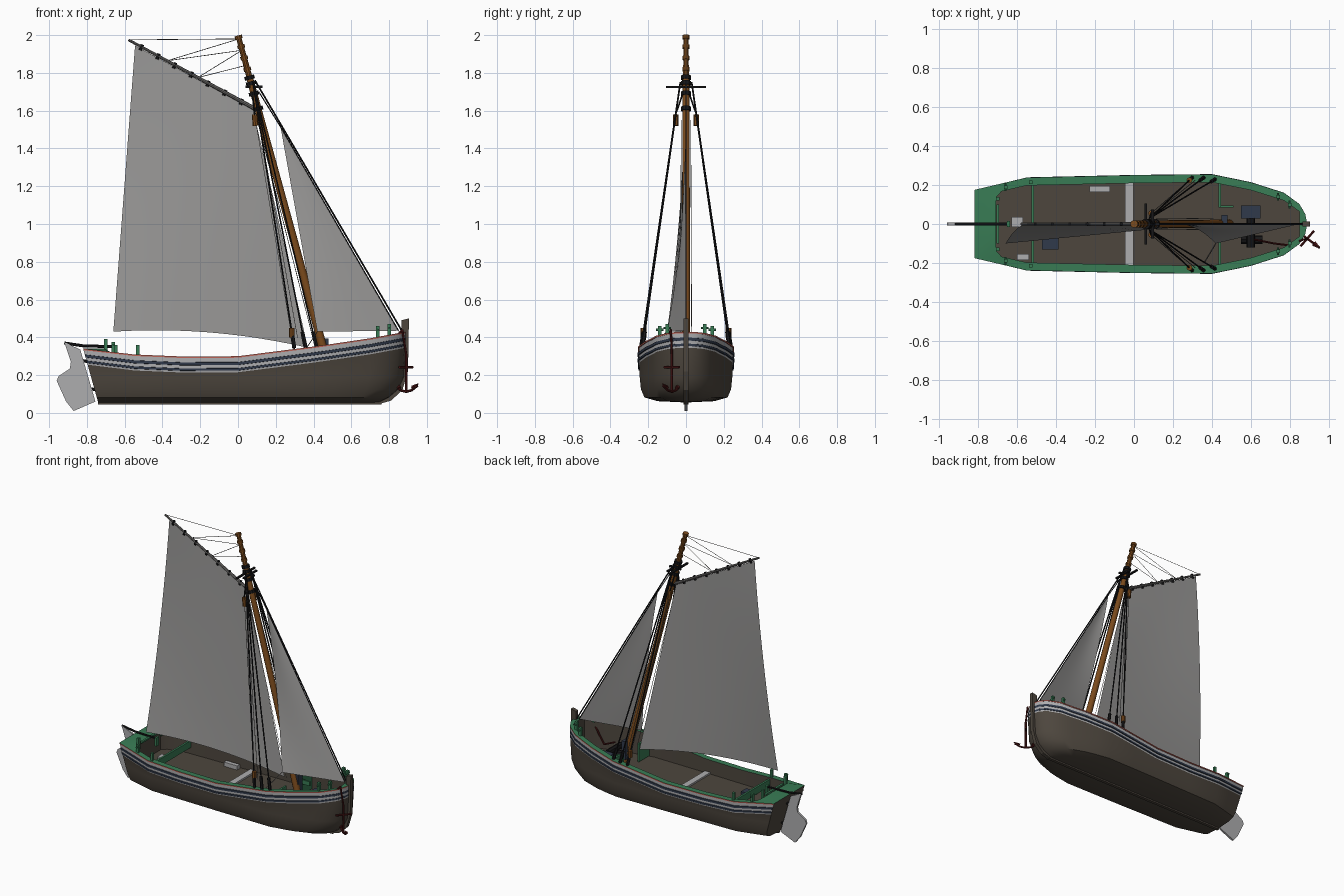
import bpy, bmesh, math
from mathutils import Vector, Matrix

if "Cube" in bpy.data.objects:
    bpy.data.objects.remove(bpy.data.objects["Cube"])


def material(name, r, g, b):
    m = bpy.data.materials.new(name)
    m.use_nodes = True
    m.diffuse_color = (r, g, b, 1)
    m.node_tree.nodes["Principled BSDF"].inputs["Base Color"].default_value = (r, g, b, 1)
    return m


BROWN = material("hull brown", .075, .062, .048)
PALE = material("pale grey paint", .42, .42, .43)
NAVY = material("navy paint", .03, .042, .07)
RED = material("salmon red paint", .5, .12, .09)
GREEN = material("green paint", .04, .2, .09)
WOOD = material("varnished wood", .2, .07, .012)
SAIL = material("sail grey", .32, .315, .31)
BLACK = material("black rigging", .008, .008, .009)
IRON = material("dark red iron", .07, .008, .008)
ROPE = material("grey rope", .16, .155, .15)


def finish(name, bm, *mats, smooth=False):
    me = bpy.data.meshes.new(name)
    bm.to_mesh(me)
    bm.free()
    ob = bpy.data.objects.new(name, me)
    bpy.context.collection.objects.link(ob)
    for m in mats:
        me.materials.append(m)
    if smooth:
        bpy.ops.object.select_all(action='DESELECT')
        ob.select_set(True)
        bpy.context.view_layer.objects.active = ob
        bpy.ops.object.shade_smooth_by_angle(angle=math.radians(35))
    return ob


def rods(name, segs, r, mat, r2=None, sides=6):
    bm = bmesh.new()
    for a, b in segs:
        a, b = Vector(a), Vector(b)
        d = b - a
        mx = Matrix.Translation((a + b) / 2) @ d.to_track_quat('Z', 'Y').to_matrix().to_4x4()
        bmesh.ops.create_cone(bm, cap_ends=True, segments=sides, radius1=r,
                              radius2=r2 or r, depth=d.length, matrix=mx)
    return finish(name, bm, mat, smooth=True)


def boxes(name, parts, mat):
    bm = bmesh.new()
    for c, s in parts:
        bmesh.ops.create_cube(bm, size=1, matrix=Matrix.Translation(c) @ Matrix.Diagonal((*s, 1)))
    return finish(name, bm, mat)


def plate(name, outline, thick, mat):
    # side profile in x and z, extruded across the centreline
    bm = bmesh.new()
    f = bm.faces.new([bm.verts.new((x, -thick / 2, z)) for x, z in outline])
    out = bmesh.ops.extrude_face_region(bm, geom=[f])["geom"]
    bmesh.ops.translate(bm, vec=(0, thick, 0), verts=[v for v in out if isinstance(v, bmesh.types.BMVert)])
    bmesh.ops.recalc_face_normals(bm, faces=bm.faces)
    return finish(name, bm, mat)


def path(*pts):
    return list(zip(pts, pts[1:]))


def interp(table, x):
    for (a, fa), (b, fb) in zip(table, table[1:]):
        if x <= b:
            return fa + (fb - fa) * max(0, (x - a) / (b - a))
    return table[-1][1]


# Hull: half sections lofted along the stations, then mirrored
SHEER = [(-.82, .34), (-.53, .307), (-.25, .297), (0, .3), (.43, .355), (.7, .395), (.89, .43)]
BEAM = [(-.82, .172), (-.55, .234), (0, .246), (.4, .25), (.6, .21), (.77, .157),
        (.85, .1), (.88, .05), (.89, 0)]
STATIONS = [-.82, -.68, -.55, -.3, 0, .2, .4, .5, .6, .7, .77, .81, .85, .88, .89]
LOWER = [(0, .055, .14), (.6, .062, .13), (.88, .082, .09), (.955, .125, .04), (.98, .19, .01)]
BANDS = [(.99, .085), (1, .076), (1.025, .075), (1.025, .064), (1, .063), (1, .047),
         (1.025, .046), (1.025, .032), (1, .031), (1, .008), (1.02, .008), (1.02, 0)]
COLOURS = [0] * 5 + [1, 2, 2, 2, 1, 2, 2, 2, 1, 3, 3, 4, 0, 0]
FLOOR = .2


def section(x):
    top, half = interp(SHEER, x), interp(BEAM, x)
    aft = min(1, max(0, (-.5 - x) / .32))
    fore = min(1, max(0, (x - .5) / .39))
    pts = [(x + .28 * (top - z) * aft - cut * fore, g * half, z) for g, z, cut in LOWER]
    pts += [(x + .28 * d * aft, g * half, top - d) for g, d in BANDS]
    ix, iy = min(.85, max(-.71, x)), max(0, half - .036)
    return pts + [(ix, iy, top), (ix, iy, FLOOR), (ix, 0, FLOOR)]


bm = bmesh.new()
rings = [[bm.verts.new(p) for p in section(x)] for x in STATIONS]
for a, b in zip(rings, rings[1:]):
    for i, c in enumerate(COLOURS):
        bm.faces.new((a[i], b[i], b[i + 1], a[i + 1])).material_index = c
first = rings[0]
n = len(LOWER) + len(BANDS)
top_mid = bm.verts.new((-.82, 0, .34))
in_mid = bm.verts.new((-.71, 0, .34))
bm.faces.new(first[:n] + [top_mid])
bm.faces.new((first[n - 1], first[n], in_mid, top_mid)).material_index = 4
bm.faces.new((first[n], first[n + 1], first[n + 2], in_mid))
bmesh.ops.mirror(bm, geom=bm.verts[:] + bm.edges[:] + bm.faces[:], axis='Y', merge_dist=.0005)
bmesh.ops.remove_doubles(bm, verts=bm.verts, dist=.0005)
bmesh.ops.dissolve_degenerate(bm, edges=bm.edges, dist=.0003)
bmesh.ops.recalc_face_normals(bm, faces=bm.faces)
finish("hull", bm, BROWN, PALE, NAVY, RED, GREEN, smooth=True)

# Keel, stem, rudder and tiller
plate("keel", [(-.74, .045), (.76, .045), (.76, .06), (-.74, .06)], .022, BROWN)
plate("stem", [(.74, .045), (.81, .065), (.87, .12), (.9, .22), (.905, .5), (.865, .49),
               (.865, .25), (.84, .14), (.74, .065)], .026, BROWN)
plate("rudder", [(-.92, .375), (-.835, .335), (-.755, .06), (-.87, .01), (-.91, .06),
                 (-.96, .17), (-.95, .195), (-.89, .235), (-.885, .27)], .014, PALE)
rods("rudder_hinges", [((-.84, 0, .28), (-.79, 0, .27)), ((-.79, 0, .13), (-.74, 0, .12))], .008, BLACK)
rods("tiller", path((-.92, 0, .37), (-.82, 0, .355), (-.64, 0, .35)), .008, BLACK)

# Deck fittings
boxes("bulkheads", [((-.52, 0, .27), (.014, .41, .05)), ((.44, .15, .27), (.012, .13, .13)),
                    ((.44, -.15, .27), (.012, .13, .13)), ((.475, .09, .3), (.07, .012, .03))], GREEN)
boxes("mooring_posts", [((x, s * y, z), (.018, .018, .08)) for s in (-1, 1)
                        for x, y, z in ((.74, .14, .42), (.8, .1, .43), (-.53, .215, .32),
                                        (-.66, .19, .335), (-.7, .13, .35))], GREEN)
rods("post_pins", [((x, s * y - .02, z), (x, s * y + .02, z)) for s in (-1, 1)
                   for x, y, z in ((.74, .14, .44), (.8, .1, .45), (-.66, .19, .36))], .006, GREEN)
boxes("tiller_rest", [((-.645, 0, .33), (.015, .03, .06)), ((-.7, 0, .345), (.015, .2, .012))], GREEN)
boxes("floor_plank", [((-.025, .005, FLOOR + .006), (.045, .43, .012))], PALE)
boxes("stowed_boards", [((-.175, .18, .215), (.105, .03, .03)), ((-.6, .01, .215), (.06, .05, .03)),
                        ((-.57, -.17, .21), (.06, .03, .02))], PALE)
boxes("deck_hatches", [((-.43, -.1, .21), (.085, .06, .02)), ((.6, .062, .24), (.1, .065, .08)),
                       ((.465, .02, .33), (.03, .05, .13))], NAVY)
rods("windlass", [((.6, -.12, .27), (.6, .03, .27)), ((.55, -.08, .23), (.66, -.08, .23))], .022, BLACK, sides=8)

# Anchor and its cable
A = Vector((.89, -.075, .112))
rods("anchor", path(A + Vector((-.06, .045, .032)), A + Vector((-.03, .022, .008)), A,
                    A + Vector((.03, -.022, .008)), A + Vector((.06, -.045, .032)))
     + [(A, A + Vector((0, 0, .2))), (A + Vector((-.035, -.04, .13)), A + Vector((.035, .04, .13)))], .007, IRON)
rods("anchor_flukes", [(A + Vector((s * .065, -s * .049, .042)), A + Vector((s * .035, -s * .026, .02)))
                       for s in (-1, 1)], .003, IRON, r2=.014, sides=4)
rods("anchor_cable", path(A + Vector((0, 0, .2)), (.87, -.08, .44), (.8, -.11, .36), (.72, -.1, .25),
                          (.62, -.08, .3)), .006, IRON)


# Mast with collars and crosstrees
def on_mast(z, y=0, dx=0):
    return Vector(((2 - z) * .272 + dx, y, z))


rods("mast", [(on_mast(FLOOR), on_mast(1.78))], .023, WOOD, r2=.018, sides=12)
rods("topmast", [(on_mast(1.76), on_mast(1.995))], .016, WOOD, r2=.014, sides=10)
rods("topmast_collars", [(on_mast(z), on_mast(z + .018)) for z in (1.81, 1.87, 1.93, 1.98)], .02, WOOD, sides=10)
rods("mast_bands", [(on_mast(z), on_mast(z + .02)) for z in (1.6, 1.68, 1.735, 1.765)], .027, BLACK, sides=10)
boxes("crosstrees", [((.06, 0, 1.726), (.014, .21, .01)), ((.095, 0, 1.726), (.014, .15, .01)),
                     ((.085, 0, 1.726), (.09, .014, .012))], BLACK)

# Gaff and sails
PEAK, THROAT = Vector((-.58, 0, 1.975)), Vector((.1, 0, 1.605))
rods("gaff", [(THROAT, PEAK)], .011, ROPE, r2=.007, sides=8)
hoops = [THROAT.lerp(PEAK, t) for t in (.12, .25, .38, .51, .64, .77, .9)]
rods("gaff_hoops", [(p + Vector((.006, 0, .012)), p - Vector((.006, 0, .018))) for p in hoops], .009, BLACK)


def sail(name, luff_top, leech_top, luff_foot, leech_foot, arch, sag):
    bm = bmesh.new()
    n = 12
    p = [Vector(q) for q in (luff_top, leech_top, luff_foot, leech_foot)]
    grid = []
    for j in range(n + 1):
        v = j / n
        for i in range(n + 1):
            u = i / n
            q = p[0].lerp(p[1], u).lerp(p[2].lerp(p[3], u), v)
            q.z += arch * 4 * u * (1 - u) * v
            q.y += -sag * u * v * v - .01 * math.sin(math.pi * u) * math.sin(math.pi * v)
            grid.append(bm.verts.new(q))
    w = n + 1
    for j in range(n):
        for i in range(n):
            k = j * w + i
            bm.faces.new((grid[k], grid[k + 1], grid[k + w + 1], grid[k + w]))
    bmesh.ops.remove_doubles(bm, verts=bm.verts, dist=.0001)
    return finish(name, bm, SAIL, smooth=True)


sail("main_sail", (.08, 0, 1.605), (-.545, 0, 1.945), (.37, 0, .345), (-.66, 0, .43), .038, .1)
sail("fore_sail", (.225, 0, 1.515), (.225, 0, 1.515), (.85, 0, .435), (.42, 0, .43), 0, .1)

# Standing rigging, mirrored to both sides
shrouds, lanyards, blocks, tackle = [], [], [], []
for s in (-1, 1):
    for x, y in ((.3, .24), (.36, .24), (.42, .232)):
        foot = Vector((x, s * y, .33))
        head = Vector((.08, s * .03, 1.75))
        shrouds.append((head, foot))
        lanyards.append((foot.lerp(head, .01), foot.lerp(head, .07)))
    upper, lower = Vector((.088, s * .055, 1.58)), Vector((.285, s * .225, .4))
    blocks += [(upper, upper - Vector((-.005, 0, .06))), (lower, lower + Vector((0, 0, .05)))]
    shrouds.append((on_mast(1.74), upper))
    tackle += [(upper, lower), (upper + Vector((.015, 0, 0)), lower + Vector((.03, 0, 0))),
               (on_mast(1.55, s * .025, -.02), on_mast(.36, s * .03, -.04))]
rods("shrouds", shrouds, .0045, BLACK)
rods("deadeyes", lanyards, .011, BLACK)
rods("blocks", blocks, .015, WOOD, sides=8)
rods("tackle_lines", tackle, .0018, ROPE, sides=4)
rods("forestay", [((.09, 0, 1.76), (.87, 0, .43))], .0045, BLACK)
rods("fore_sail_halyard", [((.11, 0, 1.7), (.225, 0, 1.515)), ((.225, 0, 1.515), (.85, 0, .435))], .003, BLACK)
rods("fore_sheet", [((.42, -.1, .43), (.36, -.2, .34))], .003, ROPE, sides=4)

# Lines from the masthead to the gaff
spans = [(1.98, PEAK), (1.92, PEAK.lerp(THROAT, .3)), (1.98, PEAK.lerp(THROAT, .3)),
         (1.92, PEAK.lerp(THROAT, .54)), (1.84, PEAK.lerp(THROAT, .54)), (1.76, THROAT)]
rods("gaff_lines", [(on_mast(z), p) for z, p in spans], .0018, ROPE, sides=4)
